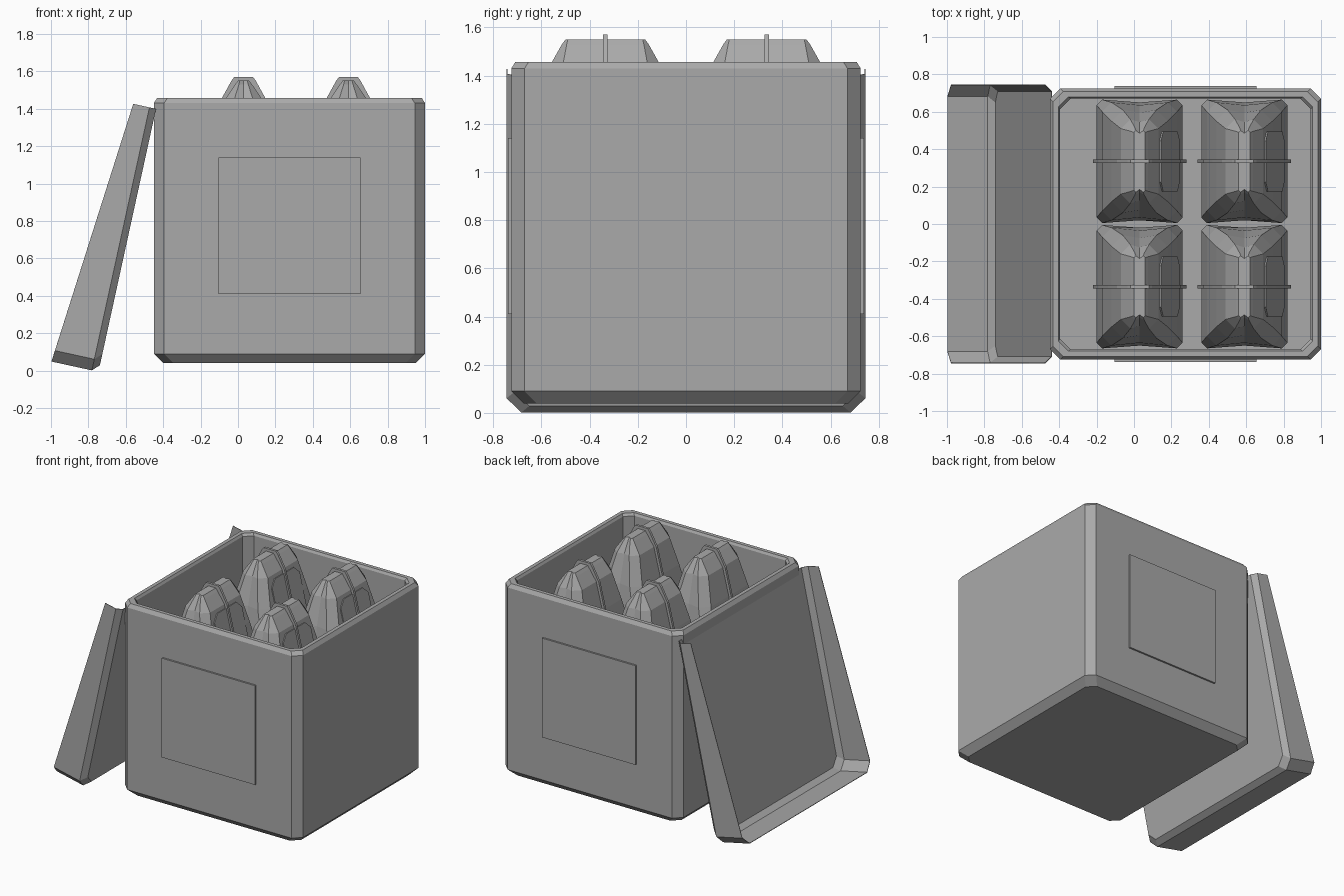
import bpy
import bmesh
from mathutils import Vector

cube = bpy.data.objects.get("Cube")
if cube:
    bpy.data.objects.remove(cube, do_unlink=True)

GREY = (0.4, 0.4, 0.4, 1)
grey = bpy.data.materials.new("plain grey")
grey.use_nodes = True
grey.diffuse_color = GREY
grey.node_tree.nodes["Principled BSDF"].inputs["Base Color"].default_value = GREY

BOX_X = 0.275


def skin(name, loops, closed=True, cap_first=True, cap_last=True, offset=(0, 0, 0)):
    """Bridge equal-length loops of points into one flat-shaded object."""
    bm = bmesh.new()
    rows = [[bm.verts.new(Vector(p) + Vector(offset)) for p in loop] for loop in loops]
    n = len(rows[0])
    for a, b in zip(rows, rows[1:]):
        for i in range(n if closed else n - 1):
            j = (i + 1) % n
            bm.faces.new((a[i], a[j], b[j], b[i]))
    if cap_first:
        bm.faces.new(rows[0][::-1])
    if cap_last:
        bm.faces.new(rows[-1])
    bmesh.ops.recalc_face_normals(bm, faces=bm.faces)
    mesh = bpy.data.meshes.new(name)
    bm.to_mesh(mesh)
    bm.free()
    mesh.materials.append(grey)
    obj = bpy.data.objects.new(name, mesh)
    bpy.context.collection.objects.link(obj)
    return obj


def octagon(a, b, c):
    """Rectangle of half sizes a and b with corners cut by c."""
    return [(a, c - b), (a, b - c), (a - c, b), (c - a, b),
            (-a, b - c), (-a, c - b), (c - a, -b), (a - c, -b)]


# Open box with chamfered edges: outside, rim, inside wall and floor
box_levels = [(0.675, 0.04), (0.725, 0.09), (0.725, 1.43), (0.708, 1.457),
              (0.68, 1.457), (0.67, 1.44), (0.67, 0.1)]
skin("box", [[(x, y, z) for x, y in octagon(h, h, 0.055)] for h, z in box_levels],
     offset=(BOX_X, 0, 0))

# Raised square panels on front and back
for side, name in ((-1, "front_panel"), (1, "back_panel")):
    square = [(-0.38, 0.41), (0.38, 0.41), (0.38, 1.14), (-0.38, 1.14)]
    skin(name, [[(x, side * y, z) for x, z in square] for y in (0.72, 0.738)],
         offset=(BOX_X, 0, 0))

# Leaning tray lid: floor, chamfer and side walls, open at its upper end
foot, head = Vector((-0.74, 0, 0.03)), Vector((-0.44, 0, 1.40))
length = (head - foot).length
along = (head - foot).normalized()
out = Vector((-along.z, 0, along.x))


def lid_loop(half, low, depth):
    cut = 0.06
    half_path = [(half, length), (half, low + cut), (half - cut, low)]
    path = half_path + [(-y, u) for y, u in reversed(half_path)]
    return [foot + along * u + out * depth(u) + Vector((0, y, 0)) for y, u in path]


lid = skin("lid", [lid_loop(0.71, 0, lambda u: 0),
                   lid_loop(0.743, -0.035, lambda u: 0.035),
                   lid_loop(0.743, -0.035, lambda u: 0.252 - 0.092 * u)],
           closed=False, cap_last=False)
shell = lid.modifiers.new("thin wall", "SOLIDIFY")
shell.thickness = 0.004
shell.offset = 0

# Tapering pods: height, half width, half length, corner cut
pod_levels = [(0.1, 0.23, 0.33, 0.03), (0.75, 0.23, 0.33, 0.03), (1.0, 0.2, 0.315, 0.05),
              (1.25, 0.15, 0.275, 0.06), (1.45, 0.1, 0.225, 0.05),
              (1.53, 0.045, 0.18, 0.02), (1.55, 0.03, 0.165, 0.01)]


def pod_loop(z, a, b, c):
    """Octagon whose two ends are pinched in at the middle."""
    pts = octagon(a, b, c)
    pinch = b - 0.015
    pts = pts[:3] + [(0, pinch)] + pts[3:7] + [(0, -pinch)] + pts[7:]
    return [(x, y, z) for x, y in pts]


def make_pod(tag, where):
    skin("pod_" + tag, [pod_loop(*level) for level in pod_levels], offset=where)

    # Thin seam fin around the middle
    right = [(a + 0.02, z + (0.02 if z > 1.5 else 0)) for z, a, b, c in pod_levels]
    outline = right + [(-x, z) for x, z in reversed(right)]
    skin("seam_" + tag, [[(x, y, z) for x, z in outline] for y in (-0.009, 0.009)],
         offset=where)

    # Eight-sided plate lying on the sloping right side
    top, low = Vector((0.1, 0, 1.42)), Vector((0.2, 0, 1.0))
    middle, run = (top + low) / 2, (top - low).normalized()
    normal = Vector((run.z, 0, -run.x))
    shape = octagon(0.16, (top - low).length / 2, 0.05)
    skin("side_plate_" + tag,
         [[middle + run * v + normal * d + Vector((0, u, 0)) for u, v in shape]
          for d in (-0.02, 0.015)], offset=where)


for x, column in ((0.03, "left"), (0.59, "right")):
    for y, row in ((-0.335, "front"), (0.335, "back")):
        make_pod(row + "_" + column, (x, y, 0))
